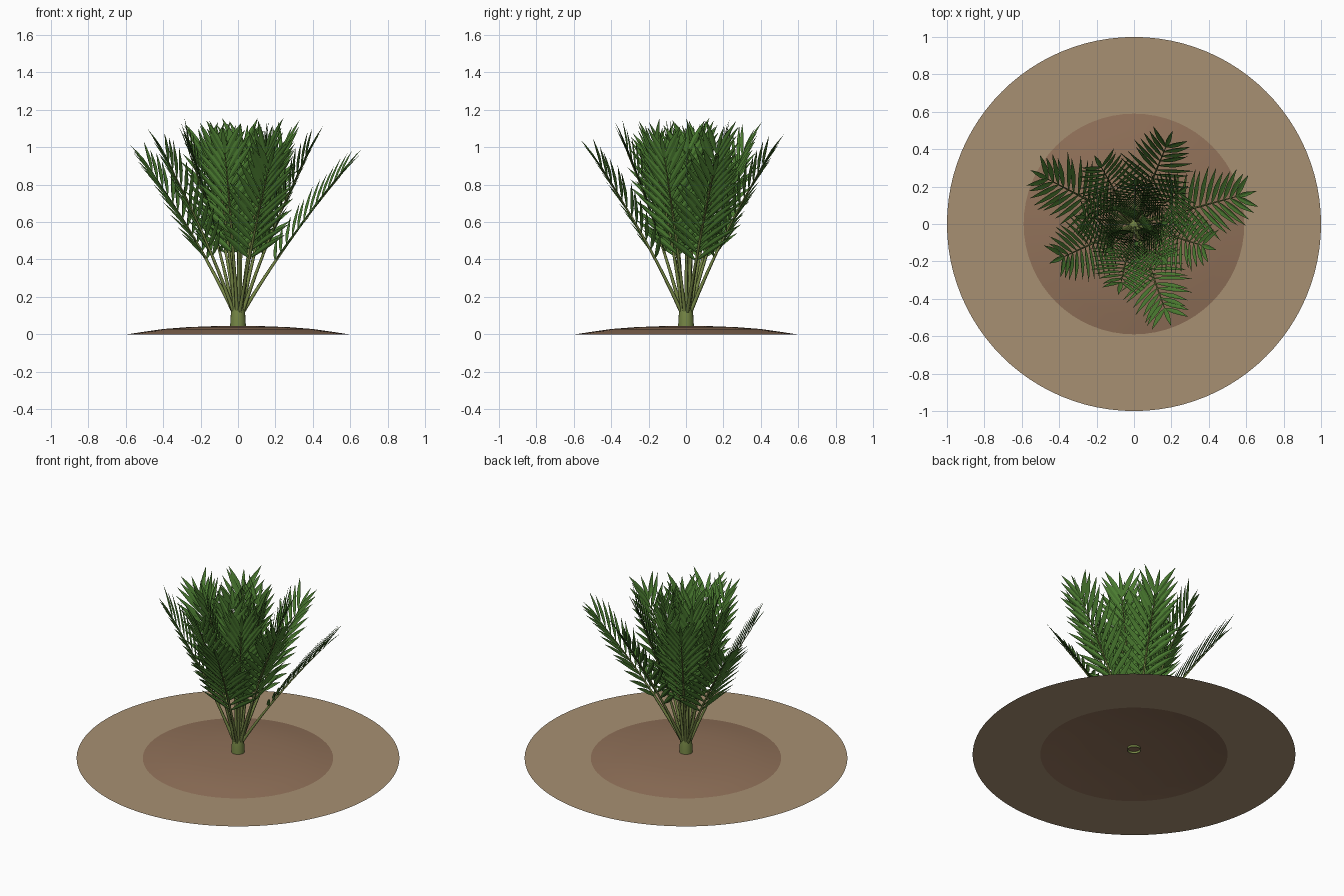
import bpy, bmesh, math, random
from mathutils import Vector

if "Cube" in bpy.data.objects:
    bpy.data.objects.remove(bpy.data.objects["Cube"])

random.seed(4)
UP = Vector((0, 0, 1))


def material(name, rgb):
    m = bpy.data.materials.new(name)
    m.diffuse_color = (*rgb, 1)
    m.use_nodes = True
    m.node_tree.nodes["Principled BSDF"].inputs["Base Color"].default_value = m.diffuse_color
    return m


def finish(bm, name, mat, smooth=True):
    me = bpy.data.meshes.new(name)
    bm.to_mesh(me)
    bm.free()
    ob = bpy.data.objects.new(name, me)
    bpy.context.collection.objects.link(ob)
    me.materials.append(mat)
    for p in me.polygons:
        p.use_smooth = smooth
    return ob


def loft(bm, rings, close=True):
    vs = [[bm.verts.new(p) for p in r] for r in rings]
    n = len(rings[0])
    for a, b in zip(vs, vs[1:]):
        for i in range(n if close else n - 1):
            j = (i + 1) % n
            bm.faces.new((a[i], a[j], b[j], b[i]))
    return vs


def lathe(name, profile, n, mat, cap=False):
    bm = bmesh.new()
    vs = loft(bm, [[(r * math.cos(k * math.tau / n), r * math.sin(k * math.tau / n), z)
                    for k in range(n)] for r, z in profile])
    if cap:
        bm.faces.new(vs[-1])
    return finish(bm, name, mat)


soil = material("soil", (0.28, 0.165, 0.10))
sand = material("sand", (0.39, 0.28, 0.17))
leaf = material("leaf", (0.07, 0.20, 0.03))
stalk = material("stalk", (0.18, 0.24, 0.06))

# ground ring, soil mound and stubby trunk
lathe("ground_ring", [(0.58, 0), (1.0, 0)][::-1], 96, sand)
lathe("soil_mound", [(0.59, 0), (0.5, 0.014), (0.4, 0.028), (0.27, 0.038),
                     (0.14, 0.043), (0.01, 0.045)], 64, soil, True)
lathe("trunk", [(0.042, 0.03), (0.041, 0.08), (0.036, 0.13), (0.031, 0.155), (0.012, 0.16)],
      16, stalk, True)

stems, leaves = bmesh.new(), bmesh.new()


def add_leaflet(base, direction, normal, length, width):
    # lance-shaped blade folded along its midrib, tip bending slightly down
    side = direction.cross(normal).normalized()
    normal = side.cross(direction).normalized()
    rows = []
    for t, w in ((0, 0.15), (0.2, 0.75), (0.45, 1), (0.72, 0.65), (1, 0.03)):
        c = base + direction * length * t - UP * 0.05 * length * t * t
        h = side * width * w * 0.5
        lift = normal * width * w * 0.15
        rows.append([c - h + lift, c, c + h + lift])
    loft(leaves, rows, close=False)


def add_frond(az, reach, top, pairs):
    out = Vector((math.cos(az), math.sin(az), 0))
    side = UP.cross(out)
    p0 = out * 0.022 + UP * 0.11
    p2 = out * reach + UP * top
    p1 = p0.lerp(p2, 0.5) + UP * 0.035 - out * 0.025

    def at(t):
        return p0 * (1 - t) ** 2 + p1 * 2 * t * (1 - t) + p2 * t * t

    def tangent(t):
        return ((p1 - p0) * (1 - t) + (p2 - p1) * t).normalized()

    # tapered stalk
    rings = []
    for k in range(9):
        t = k / 8
        r = 0.009 * (1 - t) + 0.002
        nrm = side.cross(tangent(t))
        rings.append([at(t) + r * (side * math.cos(a) + nrm * math.sin(a))
                      for a in (i * math.tau / 6 for i in range(6))])
    loft(stems, rings)
    # paired leaflets
    for k in range(pairs):
        f = k / (pairs - 1)
        t = 0.36 + 0.63 * f
        d = tangent(t)
        nrm = d.cross(side).normalized()
        if nrm.z < 0:
            nrm = -nrm
        ang = math.radians(52 - 26 * f)
        length = 0.2 + 0.1 * math.sin(math.pi * (0.15 + 0.7 * f)) - 0.03 * f
        for s in (-1, 1):
            a = ang + random.uniform(-0.06, 0.06)
            v = d * math.cos(a) + side * s * math.sin(a) + nrm * 0.15
            add_leaflet(at(t), v.normalized(), nrm,
                        length * random.uniform(0.92, 1.06), 0.034)
    add_leaflet(at(0.99), tangent(1), nrm, 0.17, 0.026)


# fronds spiral by the golden angle, outer ones leaning furthest
COUNT = 17
for i in range(COUNT):
    u = i / (COUNT - 1)
    add_frond(math.radians(15 + 137.5 * i), 0.57 - 0.5 * u ** 0.85,
              0.85 + 0.12 * min(1, u * 2.5), 12)

finish(stems, "frond_stalks", stalk)
finish(leaves, "leaflets", leaf, smooth=False)
